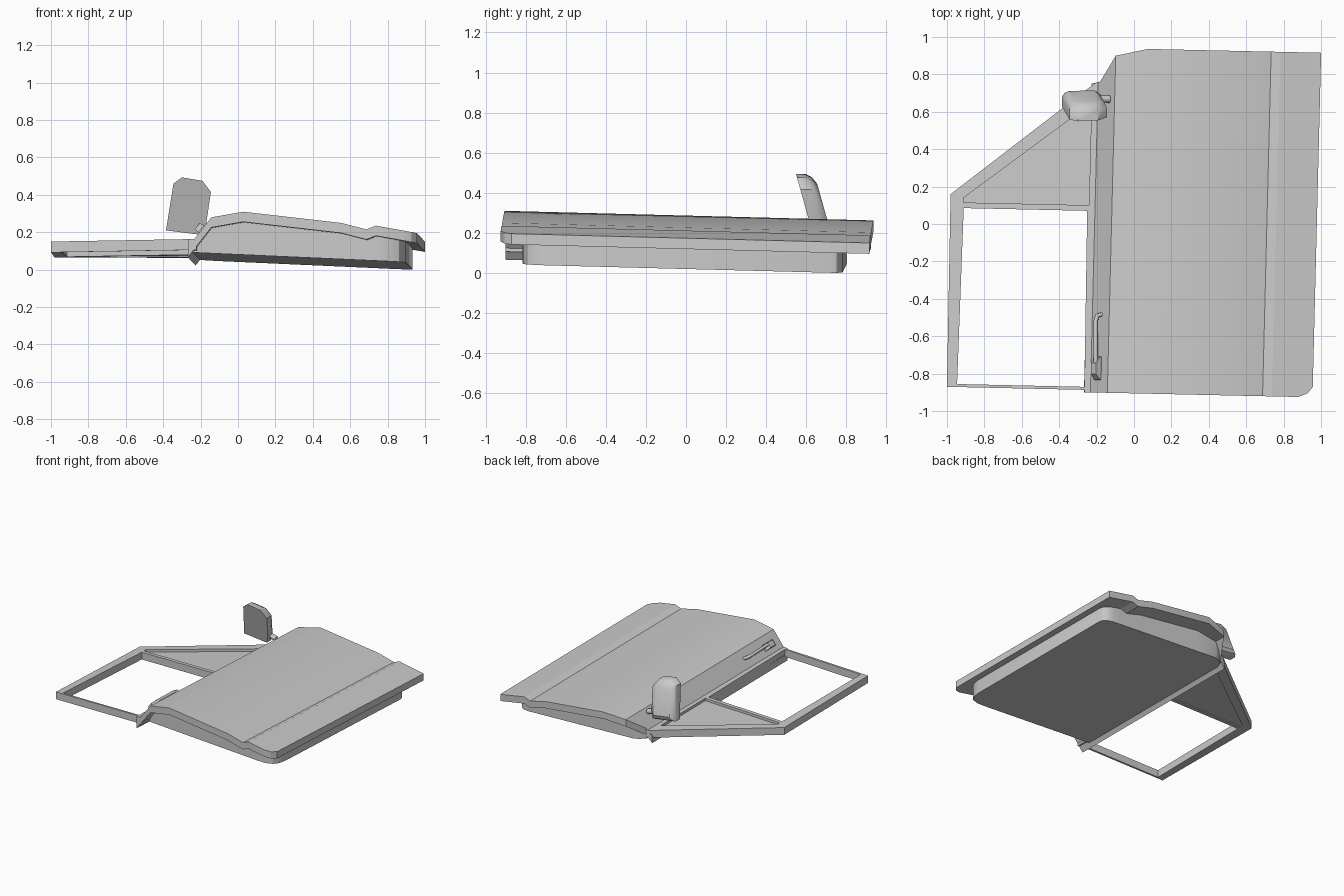
import bpy, bmesh, math
from mathutils import Vector

if "Cube" in bpy.data.objects:
    bpy.data.objects.remove(bpy.data.objects["Cube"], do_unlink=True)

GREY = (0.6, 0.6, 0.6, 1)
paint = bpy.data.materials.new("grey_paint")
paint.use_nodes = True
paint.diffuse_color = GREY
paint.node_tree.nodes["Principled BSDF"].inputs["Base Color"].default_value = GREY


def lay(x, y, z):
    """Place a point of the door, which rests slightly turned and tilted."""
    wx, wy = x + 0.025 * y, y - 0.022 * x
    return Vector((wx, wy, z - 0.026 * (wy + 0.92)))


def finish(name, bm, smooth=None):
    bmesh.ops.remove_doubles(bm, verts=bm.verts, dist=0.0005)
    bmesh.ops.recalc_face_normals(bm, faces=bm.faces)
    mesh = bpy.data.meshes.new(name)
    bm.to_mesh(mesh)
    bm.free()
    mesh.materials.append(paint)
    obj = bpy.data.objects.new(name, mesh)
    bpy.context.collection.objects.link(obj)
    if smooth:
        bpy.ops.object.select_all(action='DESELECT')
        obj.select_set(True)
        bpy.context.view_layer.objects.active = obj
        bpy.ops.object.shade_smooth_by_angle(angle=math.radians(smooth))
    return obj


def loft(name, rings, smooth=None):
    """Join a row of closed rings and cap both ends."""
    bm = bmesh.new()
    loops = [[bm.verts.new(p) for p in ring] for ring in rings]
    for a, b in zip(loops, loops[1:]):
        for i in range(len(a)):
            j = (i + 1) % len(a)
            bm.faces.new((a[i], a[j], b[j], b[i]))
    bm.faces.new(loops[0])
    bm.faces.new(loops[-1])
    return finish(name, bm, smooth)


def slab(name, stations, smooth=None):
    """Stations across the door: x, front y, back y, top z, bottom z."""
    loft(name, [[lay(x, f, t), lay(x, b, t), lay(x, b, u), lay(x, f, u)]
                for x, f, b, t, u in stations], smooth)


# Outer skin: (x, top height) profile with clipped corners
FRONT, BACK, RIM = -0.905, 0.937, 0.054
profile = [(-0.245, 0.12), (-0.2, 0.178), (-0.12, 0.28), (0.05, 0.31), (0.573, 0.25),
           (0.71, 0.215), (0.76, 0.235), (0.9, 0.21), (0.95, 0.201), (0.977, 0.197)]
clip_back = {-0.245: 0.745, -0.2: 0.757, -0.12: 0.897}
clip_front = {0.95: -0.885, 0.977: -0.85}
slab("outer_skin", [(x, clip_front.get(x, FRONT), clip_back.get(x, BACK), z, z - RIM)
                    for x, z in profile], 25)


# Inner panel: rounded box under the skin with a flat underside
def skin_height(x):
    for (xa, za), (xb, zb) in zip(profile, profile[1:]):
        if xa <= x <= xb:
            return za + (zb - za) * (x - xa) / (xb - xa)


inner = [(-0.225, -0.8, 0.69), (-0.2, -0.8, 0.75), (-0.16, -0.8, 0.785), (-0.12, -0.8, 0.8),
         (0.05, -0.8, 0.8), (0.573, -0.8, 0.8), (0.71, -0.8, 0.8), (0.76, -0.8, 0.8),
         (0.83, -0.795, 0.8), (0.88, -0.77, 0.79), (0.905, -0.73, 0.77), (0.915, -0.67, 0.74)]
slab("inner_panel", [(x, f, b, max(skin_height(x) - 0.045, 0.1), 0.085 - 0.0455 * x)
                     for x, f, b in inner], 30)


# Window frame: straight bars between outer and inner corners
def plate(name, corners, top=0.0, bottom=-0.058):
    def ring(dz):
        return [lay(x, y, 0.168 + 0.017 * x + dz) for x, y in corners]
    loft(name, [ring(bottom), ring(top)])


outer_front, outer_mid, outer_back = (-0.978, -0.892), (-0.984, 0.138), (-0.225, 0.75)
sill_front, sill_back = (-0.2, -0.905), (-0.2, 0.757)
win_a, win_b = (-0.924, -0.876), (-0.912, 0.065)
win_c, win_d = (-0.252, 0.065), (-0.243, -0.876)
tri_a, tri_b, tri_c = (-0.914, 0.12), (-0.243, 0.095), (-0.243, 0.64)
tri_d = (-0.913, 0.095)
plate("frame_side_bar", [outer_front, outer_mid, tri_a, tri_d, win_b, win_a])
plate("frame_front_bar", [outer_front, win_a, win_d, (-0.243, -0.892)])
plate("frame_divider_bar", [win_b, tri_d, tri_b, win_c])
plate("frame_slanted_bar", [outer_mid, outer_back, tri_c, tri_a])
plate("frame_sill_bar", [(-0.243, -0.905), win_d, win_c, tri_b, tri_c, outer_back,
                         sill_back, sill_front])
plate("quarter_panel", [tri_a, tri_c, tri_b, tri_d], -0.02, -0.05)

# Wing mirror: slanted face with a shell that narrows behind it
outline = [(-0.385, 0.21), (-0.345, 0.46), (-0.30, 0.493), (-0.19, 0.475),
           (-0.145, 0.415), (-0.17, 0.245), (-0.19, 0.185)]


def mirror_ring(scale, depth):
    cx, cz = -0.265, 0.33
    ring = []
    for x, z in outline:
        px, pz = cx + (x - cx) * scale, cz + (z - cz) * scale
        ring.append((px, 0.55 + (0.49 - pz) * 0.28 + depth, pz))
    return ring


loft("wing_mirror", [mirror_ring(s, d) for s, d in
                     ((1, 0), (1, 0.05), (0.9, 0.075), (0.7, 0.092))], 35)


# Tubes: mirror stalk and handle grip
def tube(name, points, radius):
    curve = bpy.data.curves.new(name, 'CURVE')
    curve.dimensions = '3D'
    curve.bevel_depth = radius
    curve.bevel_resolution = 1
    curve.use_fill_caps = True
    spline = curve.splines.new('POLY')
    spline.points.add(len(points) - 1)
    for p, co in zip(spline.points, points):
        p.co = (*co, 1)
    curve.materials.append(paint)
    obj = bpy.data.objects.new(name, curve)
    bpy.context.collection.objects.link(obj)


tube("mirror_stalk", [(-0.25, 0.67, 0.25), (-0.13, 0.668, 0.22)], 0.02)
tube("handle_grip", [(-0.205, -0.74, 0.235), (-0.205, -0.52, 0.228),
                     (-0.197, -0.49, 0.225), (-0.165, -0.482, 0.21)], 0.012)

# Handle base: block tapering away from the slope of the skin
across, out = Vector((0.64, 0, 0.77)), Vector((-0.77, 0, 0.64))
base = Vector((-0.182, -0.772, 0.205))


def handle_ring(height, length, width):
    return [base + out * height + across * (sx * width) + Vector((0, sy * length, 0))
            for sx, sy in ((-1, -1), (1, -1), (1, 1), (-1, 1))]


loft("handle_base", [handle_ring(-0.02, 0.07, 0.025), handle_ring(0.02, 0.06, 0.025),
                     handle_ring(0.045, 0.03, 0.02)])
